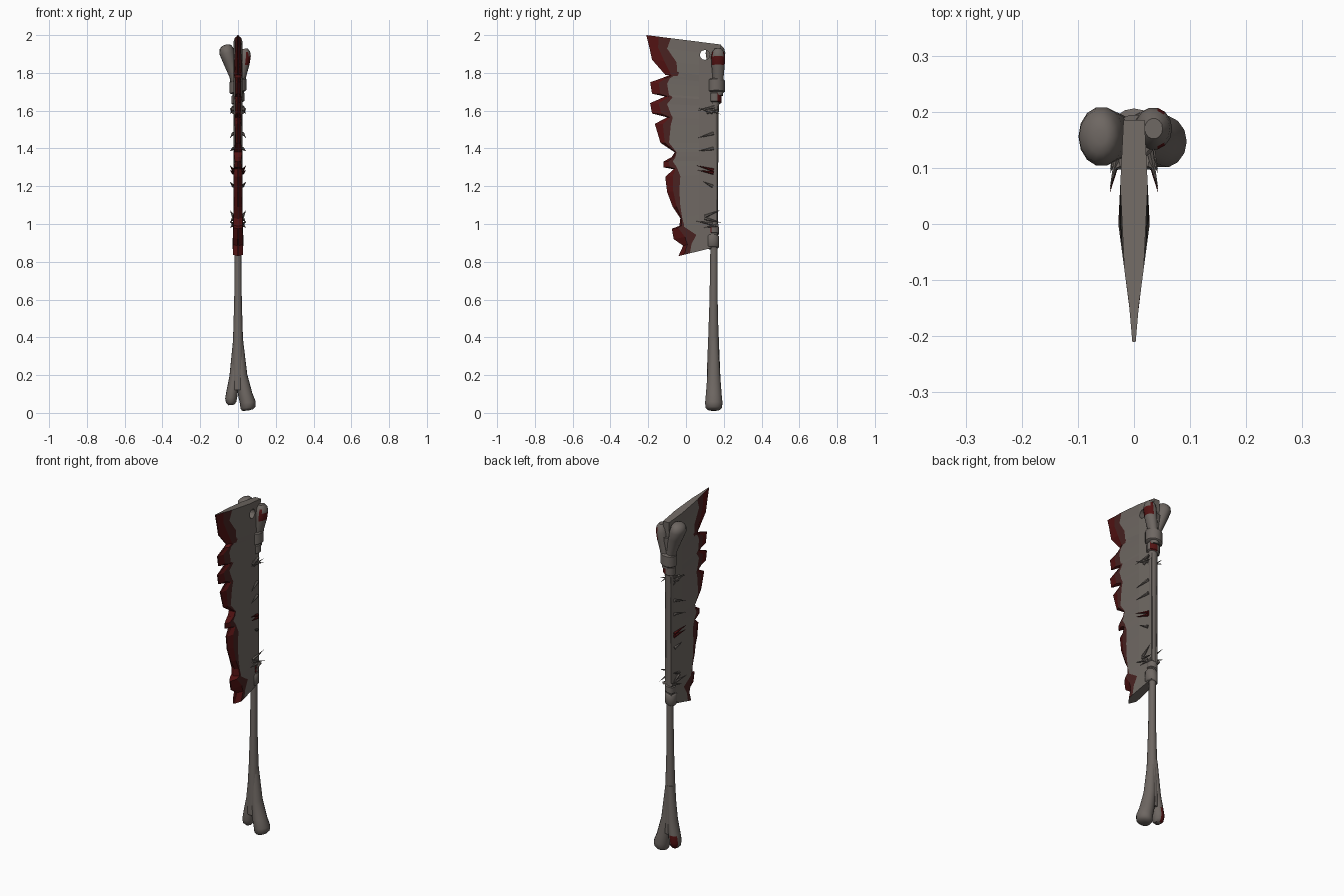
import bpy
import bmesh
from math import cos, sin, tau
from mathutils import Vector

cube = bpy.data.objects.get("Cube")
if cube:
    bpy.data.objects.remove(cube, do_unlink=True)


def make_material(name, color):
    mat = bpy.data.materials.new(name)
    mat.use_nodes = True
    mat.diffuse_color = (*color, 1)
    shader = mat.node_tree.nodes["Principled BSDF"]
    shader.inputs["Base Color"].default_value = (*color, 1)
    shader.inputs["Roughness"].default_value = 0.8
    return mat


STONE = make_material("stone grey", (0.16, 0.14, 0.125))
BONE = make_material("bone grey", (0.155, 0.135, 0.122))
BLOOD = make_material("blood red", (0.085, 0.006, 0.006))
DRIED = make_material("dried blood", (0.065, 0.016, 0.015))


def loft(name, rings, materials, rule=None, smooth=True):
    """Skin closed rings of points; rule(column, centre) gives a material slot."""
    bm = bmesh.new()
    loops = [[bm.verts.new(p) for p in ring] for ring in rings]
    count = len(loops[0])
    for low, high in zip(loops, loops[1:]):
        for j in range(count):
            k = (j + 1) % count
            face = bm.faces.new((low[j], low[k], high[k], high[j]))
            if rule:
                face.material_index = rule(j, face.calc_center_median())
    bm.faces.new(loops[0])
    bm.faces.new(loops[-1])
    bmesh.ops.recalc_face_normals(bm, faces=bm.faces)
    mesh = bpy.data.meshes.new(name)
    bm.to_mesh(mesh)
    bm.free()
    for mat in materials:
        mesh.materials.append(mat)
    obj = bpy.data.objects.new(name, mesh)
    bpy.context.collection.objects.link(obj)
    if smooth:
        bpy.ops.object.select_all(action="DESELECT")
        obj.select_set(True)
        bpy.context.view_layer.objects.active = obj
        bpy.ops.object.shade_smooth_by_angle(angle=0.8)
    return obj


def oval(x, y, z, rx, ry, sides=14, tilt=0.0):
    return [(x + rx * cos(tau * i / sides), y + ry * sin(tau * i / sides),
             z + tilt * cos(tau * i / sides)) for i in range(sides)]


# Chipped blade: cutting edge y, height z, inner limit of the blood
EDGE = [
    (-.21, 2.0, -.08), (-.195, 1.94, -.1), (-.18, 1.87, -.05), (-.11, 1.79, -.045),
    (-.05, 1.805, -.035), (-.12, 1.775, -.085), (-.19, 1.75, -.1), (-.18, 1.69, -.09),
    (-.11, 1.675, -.07), (-.19, 1.64, -.1), (-.18, 1.585, -.08), (-.1, 1.565, -.07),
    (-.165, 1.53, -.08), (-.135, 1.43, -.09), (-.06, 1.38, -.05), (-.075, 1.355, -.055),
    (-.12, 1.33, -.07), (-.12, 1.3, -.05), (-.065, 1.29, -.045), (-.11, 1.25, -.03),
    (-.1, 1.17, -.035), (-.07, 1.09, -.03), (-.03, 1.03, -.02), (-.035, .99, -.01),
    (-.075, .975, -.01), (-.065, .92, .055), (-.015, .885, .03), (-.04, .83, .02),
]


def half_width(y):
    if y < 0:
        return 0.028 * max(0.1, 1 + y / 0.21)
    return 0.028 - 0.05 * y


def blade_ring(edge, z, inner):
    spine_z = 0.88 + (z - 0.83) * 1.07 / 1.17
    spine = 0.165 + 0.02 * max(0, (z - 1.6) / 0.4)
    side = []
    for y in (edge, edge * 0.5 + inner * 0.5, inner, 0.07, 0.13, spine):
        height = z + (spine_z - z) * (y - edge) / (spine - edge)
        side.append((0.003 if y == edge else half_width(y), y, height))
    return side + [(-x, y, h) for x, y, h in reversed(side)]


def blade_rule(column, centre):
    if column in (0, 10, 11):
        return 1
    return 2 if column in (1, 9) else 0


blade = loft("blade", [blade_ring(*row) for row in EDGE],
             [STONE, BLOOD, DRIED], blade_rule, smooth=False)

# Round hole near the top of the blade
bpy.ops.mesh.primitive_cylinder_add(vertices=16, radius=0.026, depth=0.2,
                                    location=(0, 0.1, 1.895), rotation=(0, tau / 4, 0))
cutter = bpy.context.object
cutter.name = "hole_cutter"
cutter.data.materials.append(STONE)
cutter.hide_render = True
cutter.display_type = "WIRE"
hole = blade.modifiers.new("hole", "BOOLEAN")
hole.operation = "DIFFERENCE"
hole.solver = "EXACT"
hole.object = cutter
bpy.context.view_layer.update()
bpy.ops.object.select_all(action="DESELECT")
bpy.context.view_layer.objects.active = blade
blade.select_set(True)
bpy.ops.object.modifier_apply(modifier="hole")
bpy.data.objects.remove(cutter, do_unlink=True)

# Long bone handle
SHAFT = [(.12, .035, .145, .036), (.25, .034, .145, .034), (.4, .026, .145, .028),
         (.6, .02, .146, .022), (.85, .018, .148, .02), (1.2, .02, .15, .02),
         (1.6, .023, .152, .022), (1.75, .03, .158, .028), (1.86, .034, .165, .03)]
loft("bone_shaft", [oval(0, y, z, rx, ry) for z, rx, y, ry in SHAFT], [BONE])


def knob(name, y, depth, path, rule=None):
    """Rounded bone end: path holds x, z, radius; depth scales it in y."""
    rings = [oval(x, y, z, r, r * depth, tilt=r * 0.12) for x, z, r in path]
    loft(name, rings, [BONE, BLOOD], rule)


knob("bottom_left_knob", 0.147, 1.12,
     [(.005, .4, .02), (.018, .2, .031), (.038, .1, .038), (.052, .055, .042),
      (.053, .028, .04), (.05, .016, .03), (.045, .012, .015)])
knob("bottom_right_knob", 0.15, 1.2,
     [(-.005, .4, .02), (-.018, .2, .027), (-.03, .12, .031), (-.036, .08, .032),
      (-.036, .055, .027), (-.034, .042, .015)],
     lambda j, c: int(c.z < 0.12 and c.y > 0.16 and c.x < -0.03))
knob("top_right_knob", 0.156, 1.3,
     [(-.004, 1.68, .024), (-.018, 1.78, .027), (-.044, 1.86, .036), (-.058, 1.905, .041),
      (-.062, 1.93, .036), (-.06, 1.945, .024), (-.058, 1.95, .01)])
knob("top_left_knob", 0.17, 1.15,
     [(.005, 1.68, .024), (.018, 1.78, .026), (.03, 1.84, .031), (.035, 1.885, .033),
      (.036, 1.91, .028), (.035, 1.928, .016)],
     lambda j, c: int(1.83 < c.z < 1.9 and c.x > 0.045))


# Straps that bind the blade to the bone
def strap(name, y, z, height, rx, ry, rule=None):
    profile = [(-.5, .86), (-.42, 1), (.42, 1), (.5, .86)]
    rings = [oval(0, y, z + height * h, rx * s, ry * s, 16, 0.008) for h, s in profile]
    loft(name, rings, [BONE, BLOOD], rule)


strap("upper_strap", 0.16, 1.73, 0.07, 0.044, 0.046)
strap("upper_under_strap", 0.155, 1.665, 0.05, 0.034, 0.034,
      lambda j, c: int(c.x > 0 and c.y > 0.165))
strap("lower_strap", 0.14, 0.905, 0.065, 0.03, 0.036)
strap("lower_upper_strap", 0.146, 0.965, 0.04, 0.027, 0.03,
      lambda j, c: int(c.x > 0 and c.y < 0.14))


# Thorns along both faces: base y, base z, tip y, tip z
THORNS = [(.15, 1.62, .06, 1.6), (.14, 1.59, .065, 1.615), (.1, 1.61, .185, 1.58),
          (.11, 1.59, .18, 1.61), (.145, 1.48, .06, 1.455), (.145, 1.4, .06, 1.385),
          (.145, 1.285, .055, 1.31), (.145, 1.27, .06, 1.285), (.14, 1.2, .09, 1.225),
          (.1, 1.04, .185, 1.075), (.14, 1.0, .055, 1.015), (.1, 1.03, .19, 1.005),
          (.17, .995, .095, .98)]
for index, (y0, z0, y1, z1) in enumerate(THORNS):
    red = 1.25 < z0 < 1.3
    for side in (-1, 1):
        base = Vector((side * 0.024, y0, z0))
        tip = Vector((side * 0.043, y1, z1))
        axis = tip - base
        bpy.ops.mesh.primitive_cone_add(vertices=6, radius1=0.009, radius2=0,
                                        depth=axis.length, location=(base + tip) / 2)
        thorn = bpy.context.object
        thorn.rotation_euler = axis.to_track_quat("Z", "Y").to_euler()
        thorn.name = f"thorn_{index}_{'left' if side > 0 else 'right'}"
        thorn.data.materials.append(BLOOD if red else BONE)
